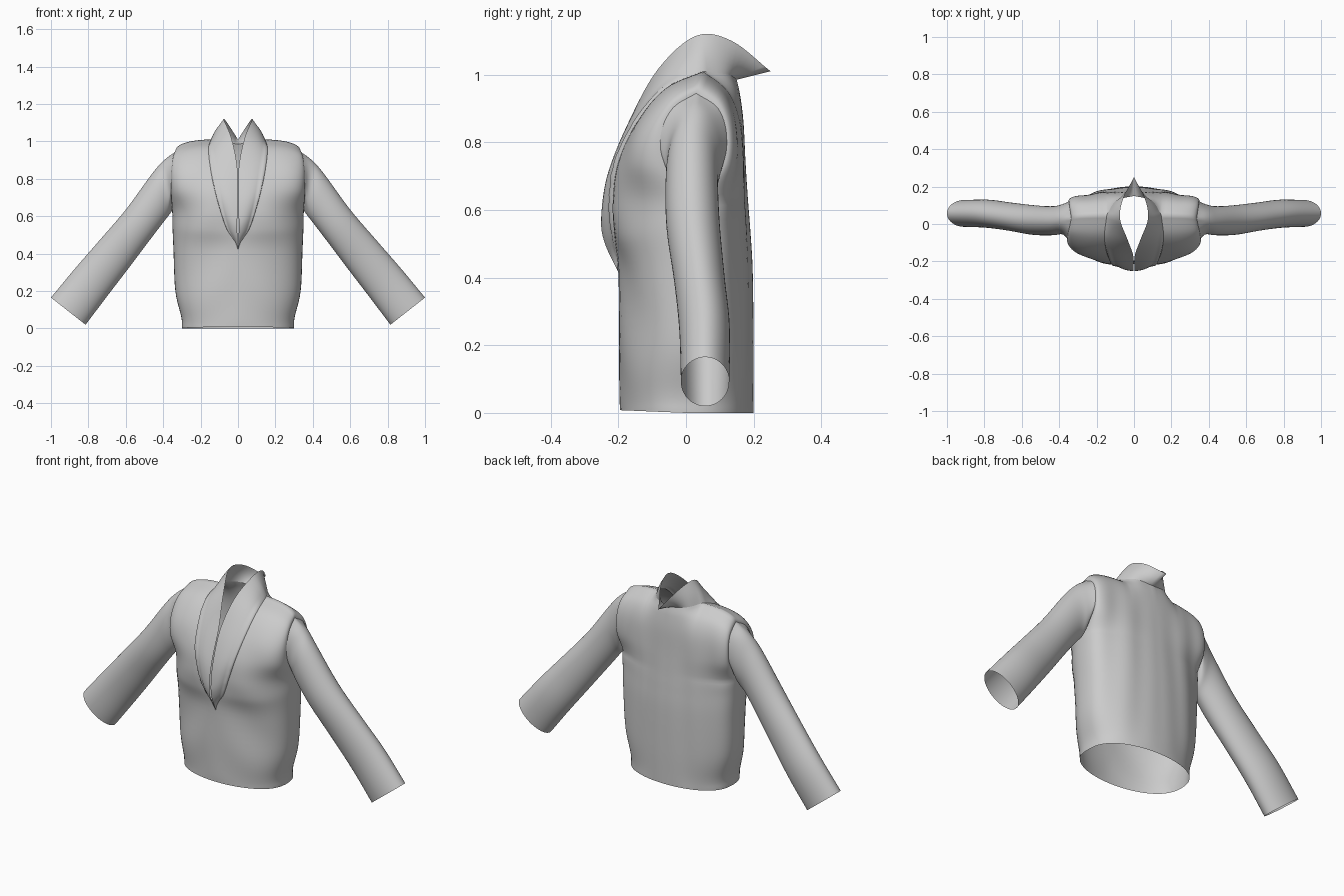
import bpy, bmesh, math, random
from mathutils import Vector as V

if "Cube" in bpy.data.objects:
    bpy.data.objects.remove(bpy.data.objects["Cube"])

random.seed(4)
PER = 6      # samples per control segment
COLS = 16    # columns per front panel


def spline(pts, per=PER):
    """Catmull-Rom curve through the points."""
    p = [V(q) for q in pts]
    p = [2 * p[0] - p[1]] + p + [2 * p[-1] - p[-2]]
    out = []
    for i in range(1, len(p) - 2):
        a, b, c, d = p[i - 1:i + 3]
        for k in range(per):
            t = k / per
            out.append(0.5 * (2 * b + (c - a) * t + (2 * a - 5 * b + 4 * c - d) * t * t
                              + (3 * b - a - 3 * c + d) * t ** 3))
    return out + [p[-2].copy()]


def clamp(pts):
    for q in pts:
        q.x = max(q.x, 0)
    return pts


def arc(i, o, u, px=1.0, py=0.85):
    """Rounded cross-section from centre point i to side point o."""
    s = math.sin(u * math.pi / 2) ** px
    c = max(math.cos(u * math.pi / 2), 0) ** py
    return V((i.x + (o.x - i.x) * s, o.y + (i.y - o.y) * c, o.z + (i.z - o.z) * c))


def build(name, grids, closed=False):
    """Skin grids of points, weld them and mirror across x."""
    bm = bmesh.new()
    for g in grids:
        vs = [[bm.verts.new(q) for q in row] for row in g]
        n = len(vs[0])
        for r in range(len(vs) - 1):
            for c in range(n if closed else n - 1):
                d = (c + 1) % n
                bm.faces.new((vs[r][c], vs[r][d], vs[r + 1][d], vs[r + 1][c]))
    bmesh.ops.remove_doubles(bm, verts=bm.verts, dist=0.0008)
    bmesh.ops.recalc_face_normals(bm, faces=bm.faces)
    me = bpy.data.meshes.new(name)
    bm.to_mesh(me)
    bm.free()
    for f in me.polygons:
        f.use_smooth = True
    ob = bpy.data.objects.new(name, me)
    bpy.context.collection.objects.link(ob)
    m = ob.modifiers.new("mirror", 'MIRROR')
    m.merge_threshold = 0.0008
    return ob


# Control curves: front centre line and V neckline, side seam and armholes
side = [(.300, 0, 0), (.303, 0, .06), (.335, .01, .2), (.345, .02, .42),
        (.350, .02, .54), (.352, .02, .63)]
front_in = clamp(spline([(0, -.195, .008), (0, -.197, .06), (0, -.198, .2), (0, -.2, .42),
                         (.06, -.212, .53), (.095, -.216, .63), (.125, -.2, .74),
                         (.148, -.145, .86), (.158, -.06, .96), (.145, .05, 1.01)]))
front_out = spline(side + [(.358, -.06, .73), (.358, -.075, .82), (.35, -.04, .90), (.335, .03, .945)])
back_in = spline([(0, .2, 0), (0, .2, .06), (0, .2, .2), (0, .197, .42), (0, .19, .54),
                  (0, .183, .63), (0, .176, .74), (0, .17, .86), (0, .16, .94), (0, .15, .985)])
back_out = spline(side + [(.352, .105, .73), (.350, .12, .82), (.345, .095, .90), (.335, .03, .945)])
PIT = PER * 5
back_out[:PIT + 1] = [q.copy() for q in front_out[:PIT + 1]]
neck = spline([(.145, .05, 1.01), (.095, .125, 1.0), (0, .15, .985)])

# Front panel with soft diagonal folds
rows = len(front_in)
front = []
for r in range(rows):
    row = []
    for c in range(COLS + 1):
        u = c / COLS
        q = arc(front_in[r], front_out[r], u)
        w = math.sin(math.pi * u) * math.sin(math.pi * r / (rows - 1))
        q.y += 0.007 * w * math.sin(16 * q.z + 13 * q.x)
        row.append(q)
    front.append(row)

# Back panel, its top row bent to the neckline and shoulder seam
target = neck[::-1] + front[-1][1:]
nk = len(neck) - 1
us = [0.3 * k / nk for k in range(nk)] + [0.3 + 0.7 * k / COLS for k in range(COLS + 1)]
back = []
for r in range(rows):
    w = (r / (rows - 1)) ** 10
    row = []
    for k, u in enumerate(us):
        q = arc(back_in[r], back_out[r], u, 1.0, 0.75)
        q += (target[k] - arc(back_in[-1], back_out[-1], u, 1.0, 0.75)) * w
        fade = math.sin(math.pi * u) * math.sin(math.pi * r / (rows - 1))
        q.y += 0.004 * fade * math.sin(38 * q.x + 2 * q.z)
        row.append(q)
    back.append(row)
build("torso", [front, back])

# Sleeve: armhole loop followed by oval rings (top x,z / bottom x,z / y range)
hole = front_out[PIT:] + back_out[PIT + 1:-1][::-1]
n = len(hole)
rings = [hole]
for tx, tz, bx, bz, y0, y1 in [(.400, .895, .370, .605, -.055, .105),
                               (.465, .820, .405, .560, -.060, .095),
                               (.600, .635, .470, .475, -.058, .100),
                               (.750, .460, .583, .325, -.035, .115),
                               (.870, .322, .700, .172, -.020, .130),
                               (1.00, .165, .815, .020, -.015, .128)]:
    top, bot = V((tx, 0, tz)), V((bx, 0, bz))
    mid, a = (top + bot) / 2, (top - bot) / 2
    rings.append([mid - a * math.cos(2 * math.pi * k / n)
                  + V((0, (y0 + y1) / 2 - (y1 - y0) / 2 * math.sin(2 * math.pi * k / n), 0))
                  for k in range(n)])
cols = [spline([g[k] for g in rings]) for k in range(n)]
build("sleeve", [[list(r) for r in zip(*cols)]], closed=True)

# Shawl collar: from the neckline seam to the free edge, peaked behind the neck
seam = front_in[PER * 3:] + neck[1:]
free = clamp(spline([(0, -.2, .415), (.004, -.243, .51), (.004, -.250, .59), (.003, -.228, .71),
                     (.005, -.165, .87), (.036, -.080, 1.02), (.075, .030, 1.115),
                     (.058, .135, 1.10), (0, .250, 1.01)]))
collar = []
last = len(seam) - 1
for k, (a, b) in enumerate(zip(seam, free)):
    env = math.sin(math.pi * k / last)
    lapel = max(0, 1 - k / (PER * 6))
    row = []
    for s in (0, .06, .15, .3, .45, .6, .75, .88, 1):
        q = a.lerp(b, s)
        q.y -= 0.022 * env * lapel * math.sin(math.pi * s)
        q.x += 0.012 * env * math.sin(math.pi * s) * (1 - lapel)
        if s == .06:   # puckered seam
            q += V((random.uniform(0, .008), -.012 - random.uniform(0, .006), 0)) * env * lapel ** .5
        row.append(q)
    collar.append(row)
for q in collar[-1]:
    q.x = 0
build("collar", [collar])
